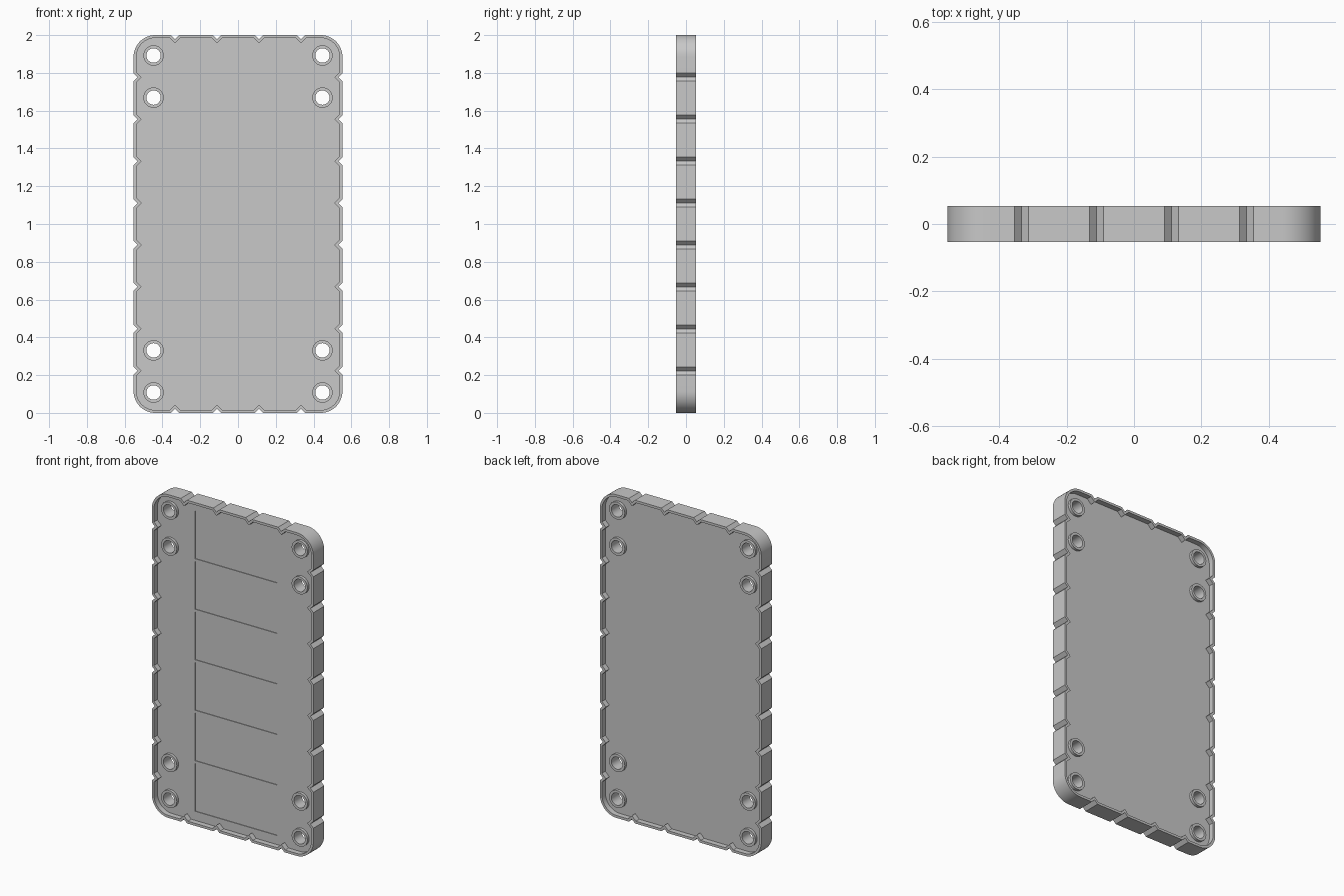
import bpy, bmesh, math
from mathutils import Matrix

if "Cube" in bpy.data.objects:
    bpy.data.objects.remove(bpy.data.objects["Cube"])

HX, HZ, HY = 0.553, 1.0, 0.053      # half width, half height, half thickness
RIM, FLOOR, BOSS = 0.015, 0.02, 0.037
RADIUS, NOTCH, PITCH = 0.115, 0.021, 0.2222

grey = bpy.data.materials.new("light_grey")
grey.diffuse_color = (0.58, 0.58, 0.58, 1)
grey.use_nodes = True
grey.node_tree.nodes["Principled BSDF"].inputs["Base Color"].default_value = grey.diffuse_color


def outline(d):
    """Rounded rectangle with V notches along every side, inset by d."""
    hx, hz, r = HX - d, HZ - d, RADIUS - d
    tip = NOTCH + d * (math.sqrt(2) - 1)     # 45 degree notch at this inset
    pts = []
    for k in range(4):
        a = k * math.pi / 2
        half, length, n = (hx, hz, 8) if k % 2 == 0 else (hz, hx, 4)
        side = []
        for i in range(n):
            t = (i - (n - 1) / 2) * PITCH
            side += [(half, t - tip), (half - tip, t), (half, t + tip)]
        for i in range(13):
            b = i / 12 * math.pi / 2
            side.append((half - r + r * math.cos(b), length - r + r * math.sin(b)))
        c, s = round(math.cos(a)), round(math.sin(a))
        pts += [(c * u - s * v, s * u + c * v) for u, v in side]
    return pts


def finish(name, bm):
    bmesh.ops.recalc_face_normals(bm, faces=bm.faces)
    me = bpy.data.meshes.new(name)
    bm.to_mesh(me)
    bm.free()
    me.materials.append(grey)
    ob = bpy.data.objects.new(name, me)
    bpy.context.collection.objects.link(ob)
    return ob


def cylinders(name, radius, half, sides):
    """One cylinder along y at every screw position."""
    bm = bmesh.new()
    for x in (-0.447, 0.447):
        for z in (0.108, 0.331, 1.669, 1.892):
            m = Matrix.Translation((x, 0, z)) @ Matrix.Rotation(math.pi / 2, 4, 'X')
            bmesh.ops.create_cone(bm, cap_ends=True, segments=sides, radius1=radius,
                                  radius2=radius, depth=2 * half, matrix=m)
    return finish(name, bm)


def combine(target, tool, operation):
    mod = target.modifiers.new(operation.lower(), 'BOOLEAN')
    mod.operation, mod.solver, mod.object = operation, 'EXACT', tool
    bpy.context.view_layer.objects.active = target
    bpy.ops.object.modifier_apply(modifier=mod.name)
    bpy.data.objects.remove(tool, do_unlink=True)


# Notched tray: floor panel, inner wall, rim and outer wall on both faces
bm = bmesh.new()
rings = []
for inset, y in ((RIM, -FLOOR), (RIM, -HY), (0, -HY), (0, HY), (RIM, HY), (RIM, FLOOR)):
    rings.append([bm.verts.new((u, y, v + 1)) for u, v in outline(inset)])
for a, b in zip(rings, rings[1:]):
    for i in range(len(a)):
        j = (i + 1) % len(a)
        bm.faces.new((a[i], a[j], b[j], b[i]))
bm.faces.new(rings[0])
bm.faces.new(rings[-1])
tray = finish("notched_tray", bm)

# Six very shallow pockets in the front of the floor panel
bm = bmesh.new()
for i in range(6):
    m = Matrix.Translation((0, -FLOOR, 1 + (i - 2.5) * 0.3125)) @ Matrix.Diagonal((0.56, 0.008, 0.295, 1))
    bmesh.ops.create_cube(bm, size=1, matrix=m)
combine(tray, finish("pocket_cutter", bm), 'DIFFERENCE')

# Screw bosses and their through holes
combine(tray, cylinders("screw_bosses", 0.054, BOSS, 24), 'UNION')
combine(tray, cylinders("hole_cutter", 0.038, 0.1, 32), 'DIFFERENCE')

bpy.ops.object.select_all(action='DESELECT')
tray.select_set(True)
bpy.context.view_layer.objects.active = tray
bpy.ops.object.shade_smooth_by_angle(angle=math.radians(30))
